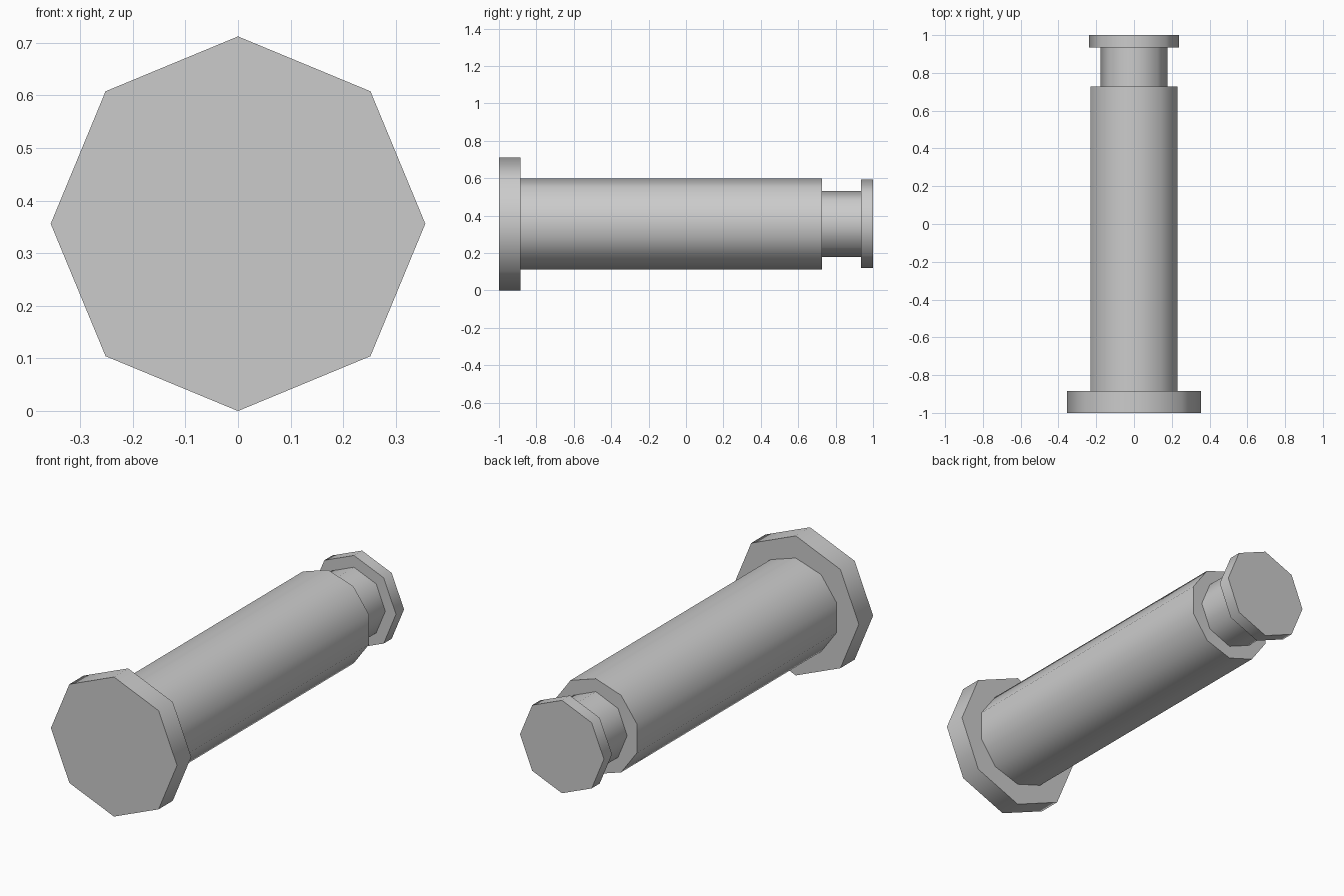
import bpy
import math
from mathutils import Matrix

cube = bpy.data.objects.get("Cube")
if cube:
    bpy.data.objects.remove(cube, do_unlink=True)

# Single plain grey metal
grey = bpy.data.materials.new("grey_metal")
grey.use_nodes = True
colour = (0.6, 0.6, 0.6, 1)
grey.diffuse_color = colour
grey.node_tree.nodes["Principled BSDF"].inputs["Base Color"].default_value = colour

AXIS_HEIGHT = 0.356


def section(name, sides, radius, start, end):
    """Prism along y with a corner pointing straight up."""
    bpy.ops.mesh.primitive_cylinder_add(vertices=sides, radius=radius, depth=end - start)
    obj = bpy.context.object
    obj.name = name
    obj.data.transform(Matrix.Rotation(-math.pi / 2, 4, "X") @ Matrix.Rotation(math.pi, 4, "Z"))
    obj.location = (0, (start + end) / 2, AXIS_HEIGHT)
    obj.data.materials.append(grey)
    # Sides blend smoothly while the end rims stay sharp
    bpy.ops.object.shade_smooth_by_angle(angle=math.radians(60))
    return obj


# Pin from the wide head at the front to the small cap at the back
section("head_flange", 8, 0.356, -1.0, -0.885)
section("shaft", 10, 0.243, -0.885, 0.727)
section("neck", 8, 0.177, 0.727, 0.935)
section("end_cap", 8, 0.237, 0.935, 1.0)
